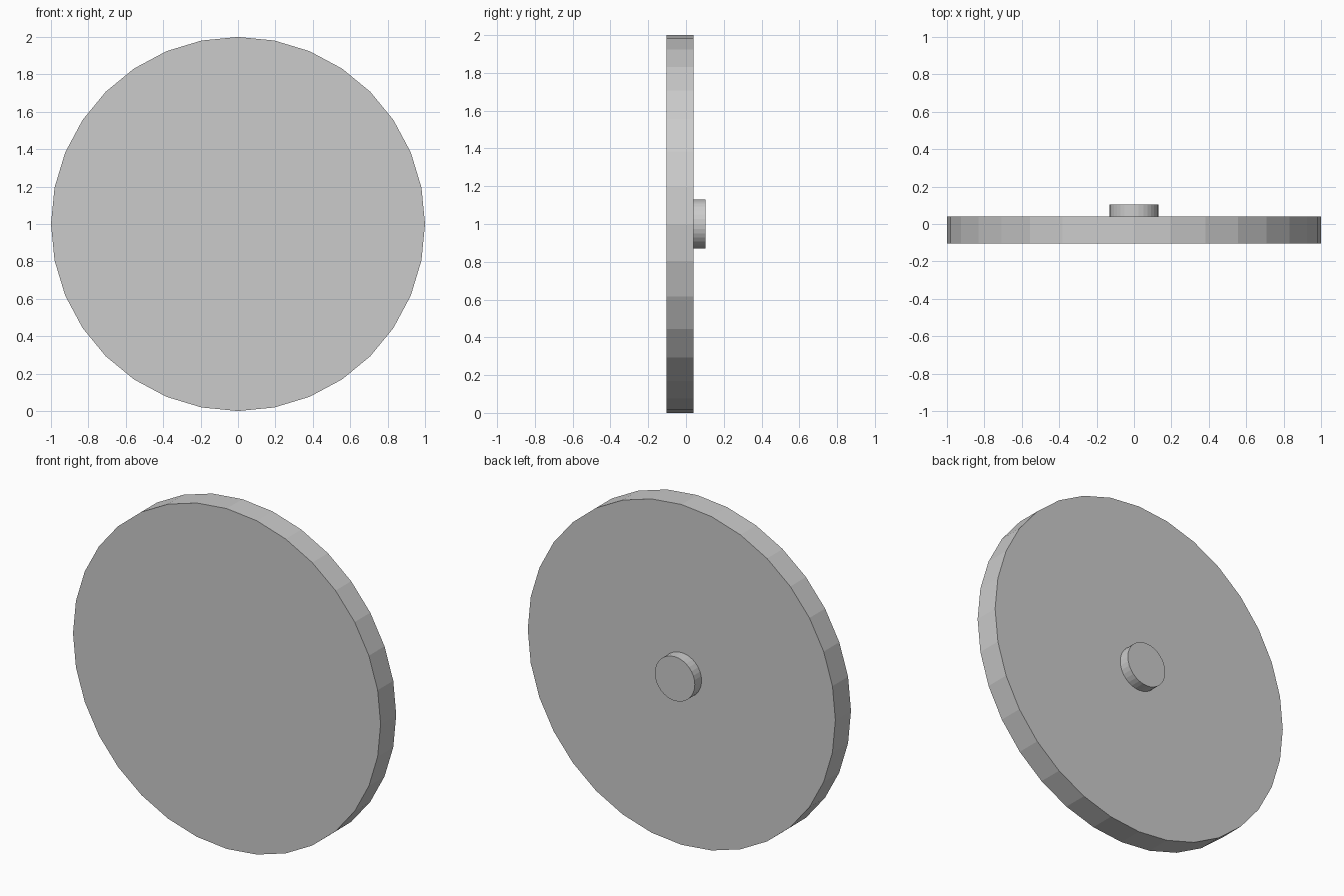
import bpy
import math

if "Cube" in bpy.data.objects:
    bpy.data.objects.remove(bpy.data.objects["Cube"])


def disc(name, radius, y0, y1, sides=32):
    """Flat-shaded cylinder lying along y, centred at z = 1."""
    bpy.ops.mesh.primitive_cylinder_add(
        vertices=sides, radius=radius, depth=y1 - y0,
        location=(0, (y0 + y1) / 2, 1), rotation=(math.pi / 2, 0, 0))
    obj = bpy.context.object
    obj.name = obj.data.name = name
    bpy.ops.object.transform_apply(location=False, rotation=True, scale=True)
    return obj


# Large round plate
disc("plate", 1.0, -0.104, 0.041)

# Small mounting hub on the back, seated slightly into the plate
disc("back_hub", 0.13, 0.036, 0.104)
